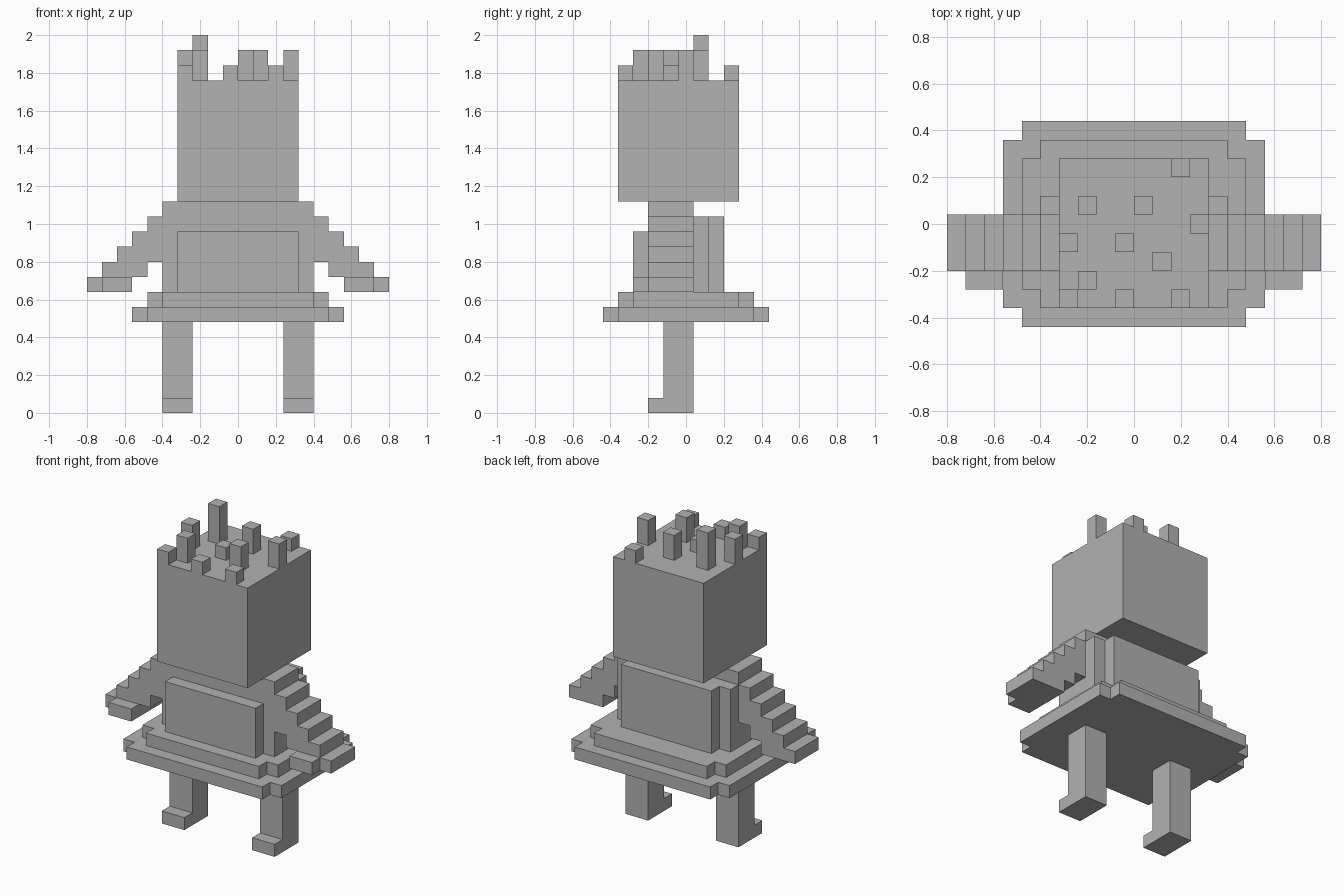
import bpy, bmesh
from mathutils import Vector

if "Cube" in bpy.data.objects:
    bpy.data.objects.remove(bpy.data.objects["Cube"])

U = 0.08  # block size; depth (y) is measured in blocks too

grey = bpy.data.materials.new("plain grey")
grey.diffuse_color = (0.445, 0.445, 0.445, 1)
grey.use_nodes = True
grey.node_tree.nodes["Principled BSDF"].inputs["Base Color"].default_value = grey.diffuse_color


def finish(name, bm):
    bmesh.ops.recalc_face_normals(bm, faces=bm.faces)
    bmesh.ops.scale(bm, vec=(U, U, U), verts=bm.verts)
    me = bpy.data.meshes.new(name)
    bm.to_mesh(me)
    bm.free()
    me.materials.append(grey)
    ob = bpy.data.objects.new(name, me)
    bpy.context.collection.objects.link(ob)
    return ob


def box(name, x0, x1, y0, y1, z0, z1):
    bm = bmesh.new()
    lo, hi = Vector((x0, y0, z0)), Vector((x1, y1, z1))
    for v in bmesh.ops.create_cube(bm, size=1)["verts"]:
        v.co = Vector([a if c < 0 else b for c, a, b in zip(v.co, lo, hi)])
    return finish(name, bm)


def prism(name, points, depth):
    bm = bmesh.new()
    face = bm.faces.new([bm.verts.new(p) for p in points])
    new = bmesh.ops.extrude_face_region(bm, geom=[face])["geom"]
    bmesh.ops.translate(bm, vec=depth,
                        verts=[g for g in new if isinstance(g, bmesh.types.BMVert)])
    return finish(name, bm)


# Head
box("head", -4, 4, -4.5, 3.5, 14, 22)

# Hair tufts: x, y, height in blocks
tufts = [(2, 2.5, 1), (-3, 0.5, 3), (0, 0.5, 2), (3, -0.5, 2), (-4, -1.5, 2),
         (-1, -1.5, 1), (1, -2.5, 2), (-3, -3.5, 2), (-4, -4.5, 1),
         (-1, -4.5, 1), (2, -4.5, 1)]
for x, y, h in tufts:
    box("hair_tuft", x, x + 1, y, y + 1, 22, 22 + h)

# Body with chest panel and stepped back
box("torso", -5, 5, -2.5, 0.5, 8, 14)
box("chest_panel", -4, 4, -3.5, -2.5, 8, 12)
box("inner_back", -5, 5, 0.5, 1.5, 8, 13)
box("back_panel", -4, 4, 1.5, 2.5, 8, 13)

# Skirt tiers with notched corners
for name, a, b, z in (("upper_skirt", 6, 4.5, 7), ("lower_skirt", 7, 5.5, 6)):
    q = [(a, b - 1), (a - 1, b - 1), (a - 1, b)]
    outline = (q + [(-x, y) for x, y in q[::-1]]
               + [(-x, -y) for x, y in q] + [(x, -y) for x, y in q[::-1]])
    prism(name, [(x, y, z) for x, y in outline], (0, 0, 1))

# Staircase arm profile: outer edge up, inner edge down
outer = [p for i in range(5) for p in ((10 - i, 8 + i), (10 - i, 9 + i))]
profile = outer + [(5, 13), (5, 10), (6, 10), (6, 9), (7, 9), (7, 8)]

# Paired limbs
for s, side in ((1, "right"), (-1, "left")):
    prism(side + "_arm", [(s * x, -2.5, z) for x, z in profile], (0, 3, 0))
    box(side + "_thumb", *sorted((s * 7, s * 9)), -3.5, -2.5, 8, 9)
    box(side + "_leg", *sorted((s * 3, s * 5)), -1.5, 0.5, 0, 6)
    box(side + "_foot", *sorted((s * 3, s * 5)), -2.5, -1.5, 0, 1)
